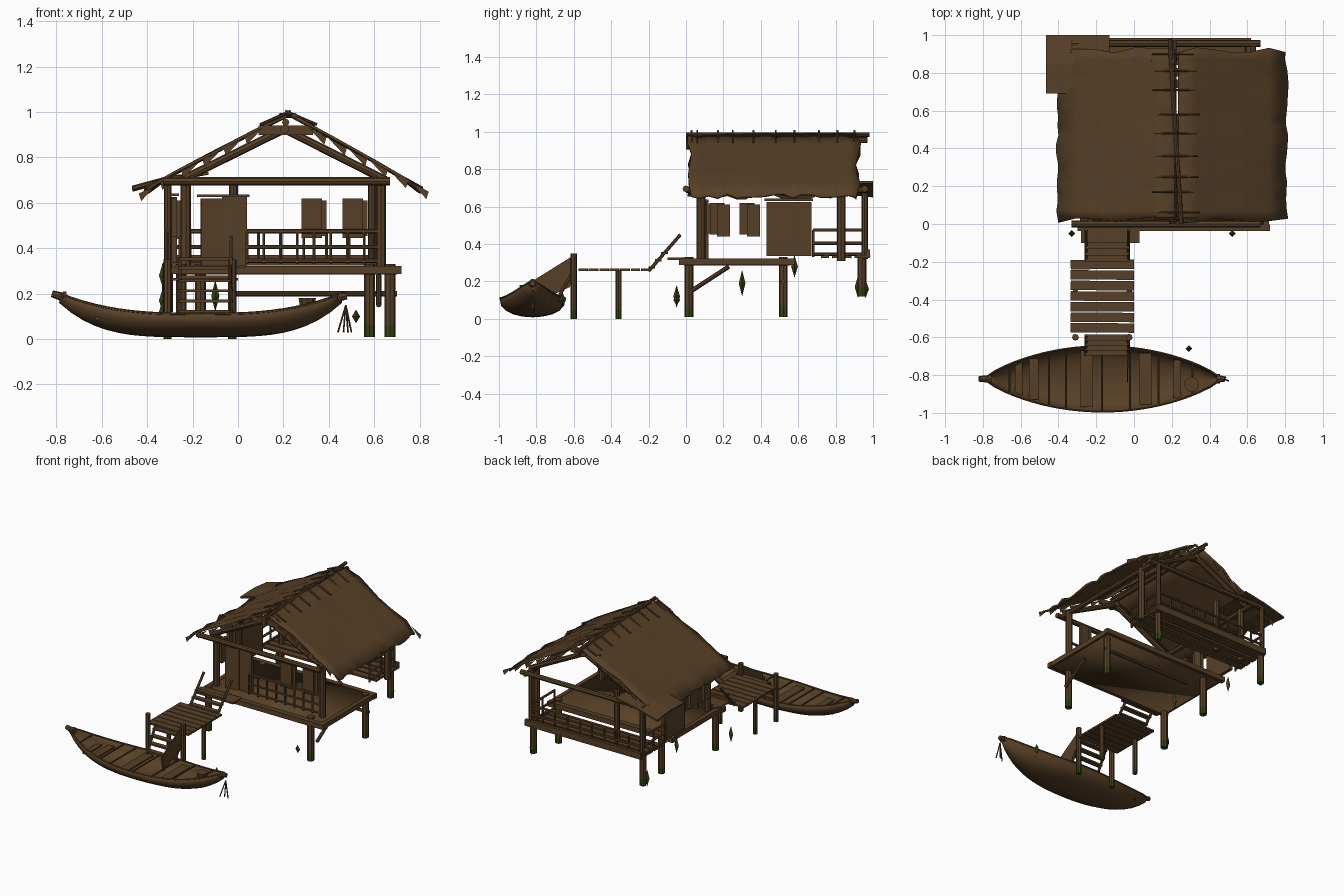
import bpy, bmesh, math, random
from mathutils import Vector

if "Cube" in bpy.data.objects:
    bpy.data.objects.remove(bpy.data.objects["Cube"])
random.seed(4)

def material(name, col):
    m = bpy.data.materials.new(name)
    m.diffuse_color = (*col, 1)
    m.use_nodes = True
    m.node_tree.nodes["Principled BSDF"].inputs["Base Color"].default_value = m.diffuse_color
    return m

WOOD = material("weathered brown wood", (0.096, 0.051, 0.020))
GREEN = material("dark green algae", (0.040, 0.055, 0.006))

def finish(name, bm, mat=WOOD, smooth=False):
    bmesh.ops.recalc_face_normals(bm, faces=bm.faces)
    me = bpy.data.meshes.new(name)
    bm.to_mesh(me)
    bm.free()
    me.materials.append(mat)
    for p in me.polygons:
        p.use_smooth = smooth
    ob = bpy.data.objects.new(name, me)
    bpy.context.collection.objects.link(ob)
    return ob

def box(name, x, y, z, rot=(0, 0, 0), smooth=False):
    """Board given by (min, max) ranges on each axis."""
    bm = bmesh.new()
    bmesh.ops.create_cube(bm, size=1)
    for v in bm.verts:
        v.co = [v.co[i] * (r[1] - r[0]) for i, r in enumerate((x, y, z))]
    ob = finish(name, bm, smooth=smooth)
    ob.location = [sum(r) / 2 for r in (x, y, z)]
    ob.rotation_euler = rot
    return ob

def pole(name, a, b, r=0.015, sides=8, r2=None):
    a, b = Vector(a), Vector(b)
    bm = bmesh.new()
    bmesh.ops.create_cone(bm, cap_ends=True, segments=sides, radius1=r,
                          radius2=r if r2 is None else r2, depth=(b - a).length)
    ob = finish(name, bm)
    ob.location = (a + b) / 2
    ob.rotation_euler = (b - a).to_track_quat('Z', 'Y').to_euler()
    return ob

def sheet(name, rows, thick, smooth=True):
    """Skin a grid of points and give it thickness."""
    bm = bmesh.new()
    g = [[bm.verts.new(p) for p in r] for r in rows]
    for r0, r1 in zip(g, g[1:]):
        for i in range(len(r0) - 1):
            bm.faces.new((r0[i], r0[i + 1], r1[i + 1], r1[i]))
    ob = finish(name, bm, smooth=smooth)
    s = ob.modifiers.new("thickness", 'SOLIDIFY')
    s.thickness = thick
    s.offset = 0
    return ob

def mossy_post(name, x, y, z0, z1, r=0.022):
    pole(name, (x, y, z0 + 0.05), (x, y, z1), r)
    pole(name + "_foot", (x, y, z0), (x, y, z0 + 0.05), r).data.materials[0] = GREEN

def weed(x, y, z, h=0.06):
    bm = bmesh.new()
    bmesh.ops.create_uvsphere(bm, u_segments=4, v_segments=2, radius=1)
    for v in bm.verts:
        v.co = Vector((x + v.co.x * 0.018, y + v.co.y * 0.018, z + v.co.z * h))
    finish("hanging_algae", bm, GREEN)

# ---- boat hull ----
CX, CY = -0.165, -0.82
def boat(t):
    a = abs(t)
    return (CX + t * 0.62, 0.008 + 0.165 * max(0, 1 - a * a) ** 0.85,
            0.012 + 0.15 * a ** 3.8, 0.11 + 0.09 * a ** 2.8)
rows, rims = [], ([], [])
for i in range(25):
    t = -1 + i / 12
    x, w, k, rim = boat(t)
    rows.append([(x, CY - w * math.cos(math.pi * j / 10),
                  rim - (rim - k) * math.sin(math.pi * j / 10) ** 0.8) for j in range(11)])
    for s, path in zip((-1, 1), rims):
        path.append((x, CY + s * w, rim))
sheet("boat_hull", rows, 0.008)
for path in rims:
    for a, b in zip(path, path[1:]):
        pole("boat_gunwale", a, b, 0.006, 6)
for x0, x1, z0, z1 in ((-0.77, -0.82, 0.185, 0.2), (0.44, 0.48, 0.185, 0.19)):
    pole("boat_tip", (x0, CY, z0), (x1, CY, z1), 0.02, 8, 0.015)
    pole("tip_ring", (x0, CY, z0), (x0 + 0.015, CY, z0), 0.025)

# ---- boat seats, ribs and pot ----
for x, d in ((-0.61, 0.02), (-0.53, 0.025), (-0.25, 0.033), (0.06, 0.033), (0.23, 0.02)):
    w = boat((x - CX) / 0.62)[1] * 0.88
    box("boat_seat", (x - d, x + d), (CY - w, CY + w), (0.085, 0.097))
for x in (-0.66, -0.45, -0.36, -0.17, -0.02, 0.13, 0.31):
    _, w, k, rim = boat((x - CX) / 0.62)
    pole("boat_rib", (x, CY - w, rim - 0.004), (x, CY + w, rim - 0.004), 0.006, 6)
pole("boat_pot", (0.305, -0.85, 0.12), (0.305, -0.85, 0.18), 0.03, 10, 0.04)
for x, y in ((0.44, -0.84), (0.465, -0.82), (0.485, -0.81), (0.5, -0.83)):
    pole("mooring_stick", (0.475, CY, 0.15), (x, y, 0.03), 0.004, 5)
sheet("gangway_cloth", [[(-0.03, -0.6, 0.34), (-0.03, -0.62, 0.17)],
                        [(-0.035, -0.84, 0.19), (-0.035, -0.82, 0.08)]], 0.006, False)

# ---- dock ----
for i in range(7):
    y = -0.55 + i * 0.056
    box("dock_plank", (-0.335, 0), (y - 0.025, y + 0.025), (0.257, 0.27), (0, 0, random.uniform(-.01, .01)))
for x in (-0.31, -0.025):
    mossy_post("dock_mooring_post", x, -0.6, 0, 0.35, 0.018)
    mossy_post("dock_post", x, -0.36, 0, 0.26, 0.016)

# ---- boat ladder and house ladder ----
for n, (y0, z0), (y1, z1), k, used in (("boat_ladder", (-0.69, 0.1), (-0.59, 0.28), 4, 4),
                                      ("house_ladder", (-0.2, 0.255), (-0.03, 0.45), 5, 3)):
    for x in (-0.255, -0.03):
        pole(n + "_rail", (x, y0, z0), (x, y1, z1), 0.009, 6)
    for i in range(used):
        f = (i + 0.5) / k
        y, z = y0 + f * (y1 - y0), z0 + f * (z1 - z0)
        box(n + "_tread", (-0.26, -0.025), (y - 0.018, y + 0.018), (z - 0.006, z + 0.006))
box("landing_board", (-0.28, 0.03), (-0.1, 0.0), (0.315, 0.327))

# ---- stilts and underfloor bracing ----
for x, y, z in ((0.58, 0.015, 0.01), (-0.25, 0.015, 0.01), (0.67, 0.52, 0.01), (-0.165, 0.52, 0.01),
                (0.58, 0.94, 0.12), (-0.31, 0.94, 0.12)):
    mossy_post("stilt", x, y, z, 0.33, 0.024)
pole("rear_brace", (-0.02, 0.52, 0.2), (0.7, 0.52, 0.2), 0.012)
pole("diagonal_brace", (0.62, 0.03, 0.15), (0.62, 0.23, 0.28), 0.012)

# ---- main floor and rear balcony ----
box("main_floor", (-0.27, 0.7), (-0.01, 0.56), (0.285, 0.318), smooth=True)
for y in (-0.02, 0.565):
    box("floor_edge_board", (-0.3, 0.72), (y - 0.018, y + 0.018), (0.287, 0.322))
for x in (-0.27, 0.7):
    box("floor_side_board", (x - 0.015, x + 0.015), (-0.03, 0.58), (0.287, 0.322))
for y in (0.745, 0.805, 0.865, 0.925, 0.965):
    box("balcony_board", (-0.32, 0.62), (y - 0.024, y + 0.02), (0.325, 0.34), (random.uniform(-.1, .1), 0, 0))
box("balcony_edge", (-0.32, 0.62), (0.965, 0.985), (0.335, 0.37))

# ---- railings ----
def railing(a, b, n):
    a, b = Vector(a), Vector(b)
    for z in (0.345, 0.405, 0.475):
        pole("railing_bar", a + Vector((0, 0, z)), b + Vector((0, 0, z)), 0.009, 6)
    for i in range(n + 1):
        p = a.lerp(b, i / n)
        pole("baluster", p + Vector((0, 0, 0.33)), p + Vector((0, 0, 0.475)), 0.007, 6)
railing((0.04, 0.07, 0), (0.63, 0.07, 0), 8)
railing((-0.31, 0.96, 0), (0.59, 0.96, 0), 9)
for x in (-0.31, 0.59):
    railing((x, 0.68, 0), (x, 0.96, 0), 2)

# ---- house columns, beams and gables ----
for y in (0.08, 0.83):
    for x in (-0.23, 0.63):
        pole("house_column", (x, y, 0.31), (x, y, 0.7), 0.023)
for x in (-0.31, 0.59):
    pole("balcony_column", (x, 0.955, 0.32), (x, 0.955, 0.69), 0.017)
pole("inner_column", (-0.02, 0.83, 0.31), (-0.02, 0.83, 0.69), 0.02)
for y in (0.0, 0.955):
    pole("tie_beam", (-0.33, y, 0.695), (0.67, y, 0.695), 0.018)
for x in (-0.23, 0.63):
    pole("wall_plate", (x, 0, 0.69), (x, 0.97, 0.69), 0.017)
for y in (0.05, 0.88):
    for x in (-0.25, 0.65):
        pole("rafter", (x, y, 0.7), (0.205, y, 0.925), 0.018)
    box("gable_collar", (0.09, 0.33), (y - 0.025, y - 0.01), (0.9, 0.94))
    pole("gable_cap", (0.205, y - 0.05, 0.925), (0.205, y + 0.02, 0.925), 0.02)

# ---- ragged thatch roof ----
def thatch(name, x_top, x_eave):
    grid = []
    for j in range(19):
        v = j / 18
        jag = random.uniform(-0.025, 0.008)
        row = []
        for i in range(7):
            u = i / 6
            y = 0.02 + 0.9 * v
            if j in (0, 18):
                y += random.uniform(-0.015, 0.015)
            x = x_top + (x_eave - x_top) * (u if i < 6 else 1 + jag)
            z = 0.985 - 0.325 * u + (random.uniform(-.018, .012) if i == 6 else random.uniform(-.004, .004))
            row.append((x, y, z + 0.004 * math.sin(u * math.pi)))
        grid.append(row)
    sheet(name, grid, 0.012)
thatch("left_thatch", 0.215, -0.41)
thatch("right_thatch", 0.235, 0.81)
sheet("rear_lean_roof", [[(-0.465, y, 0.655 + dz), (-0.3, y, 0.7 + dz), (-0.13, y, 0.73)]
                         for y, dz in ((0.69, 0.01), (0.85, 0.015), (1.0, 0.0))], 0.012, False)

# ---- ragged strips along the roof gable ends ----
for y in (0.015, 0.925):
    for s, span in ((-1, 0.56), (1, 0.54)):
        for i in range(6):
            x = 0.21 + s * (0.1 + i * span / 6)
            z = 0.985 - 0.325 * abs(x - 0.21) / 0.61
            pts = [(x, y, z), (x + s * 0.08, y, z - 0.042), (x + s * 0.07, y, z - 0.075)]
            bm = bmesh.new()
            bm.faces.new([bm.verts.new(p) for p in pts])
            finish("thatch_tuft", bm)

# ---- ridge poles and cross sticks ----
pole("ridge_pole", (0.25, 0.0, 0.985), (0.19, 0.98, 0.985), 0.012)
pole("ridge_beam", (0.21, 0.0, 0.955), (0.21, 0.97, 0.955), 0.016)
for y in (0.03, 0.06, 0.17, 0.25, 0.36, 0.48, 0.58, 0.71, 0.81, 0.9):
    dx = random.uniform(-0.02, 0.02)
    for s in (-1, 1):
        pole("ridge_stick", (0.22 - s * 0.012, y, 1.005), (0.22 + dx + s * 0.11, y, 0.945), 0.006, 6)

# ---- doors and window shutters ----
def front_panel(name, x0, x1, z0, z1, y=0.1, tilt=0.0):
    box(name, (x0, x1), (y - 0.01, y + 0.01), (z0, z1), (0, 0, tilt))
def side_panel(name, y0, y1, z0, z1, x=-0.28):
    box(name, (x - 0.012, x + 0.012), (y0, y1), (z0, z1))
front_panel("left_door", -0.165, -0.06, 0.32, 0.62, 0.1, 0.15)
front_panel("right_door", -0.07, 0.04, 0.32, 0.63, 0.11)
box("door_lintel", (-0.18, 0.05), (0.09, 0.12), (0.625, 0.638))
for x in (0.28, 0.46):
    front_panel("front_shutter", x, x + 0.09, 0.445, 0.62)
    front_panel("front_shutter_back", x + 0.04, x + 0.11, 0.455, 0.61, 0.12)
for y in (0.125, 0.285):
    side_panel("side_shutter", y, y + 0.08, 0.45, 0.62)
    side_panel("side_shutter_back", y + 0.04, y + 0.11, 0.44, 0.61, -0.26)
side_panel("side_door", 0.43, 0.67, 0.335, 0.625)
box("side_door_lintel", (-0.3, -0.26), (0.42, 0.68), (0.63, 0.642))

# ---- hanging algae ----
for w in ((-0.33, -0.05, 0.12), (-0.31, -0.6, 0.05, .05), (-0.03, -0.6, 0.05, .05), (0.52, -0.05, 0.1, .03),
          (0.29, -0.66, 0.1, .04), (-0.1, 0.3, 0.19, .07), (-0.33, 0.58, 0.28, .06),
          (-0.33, 0.92, 0.17, .06), (0.58, 0.96, 0.16, .05)):
    weed(*w)
